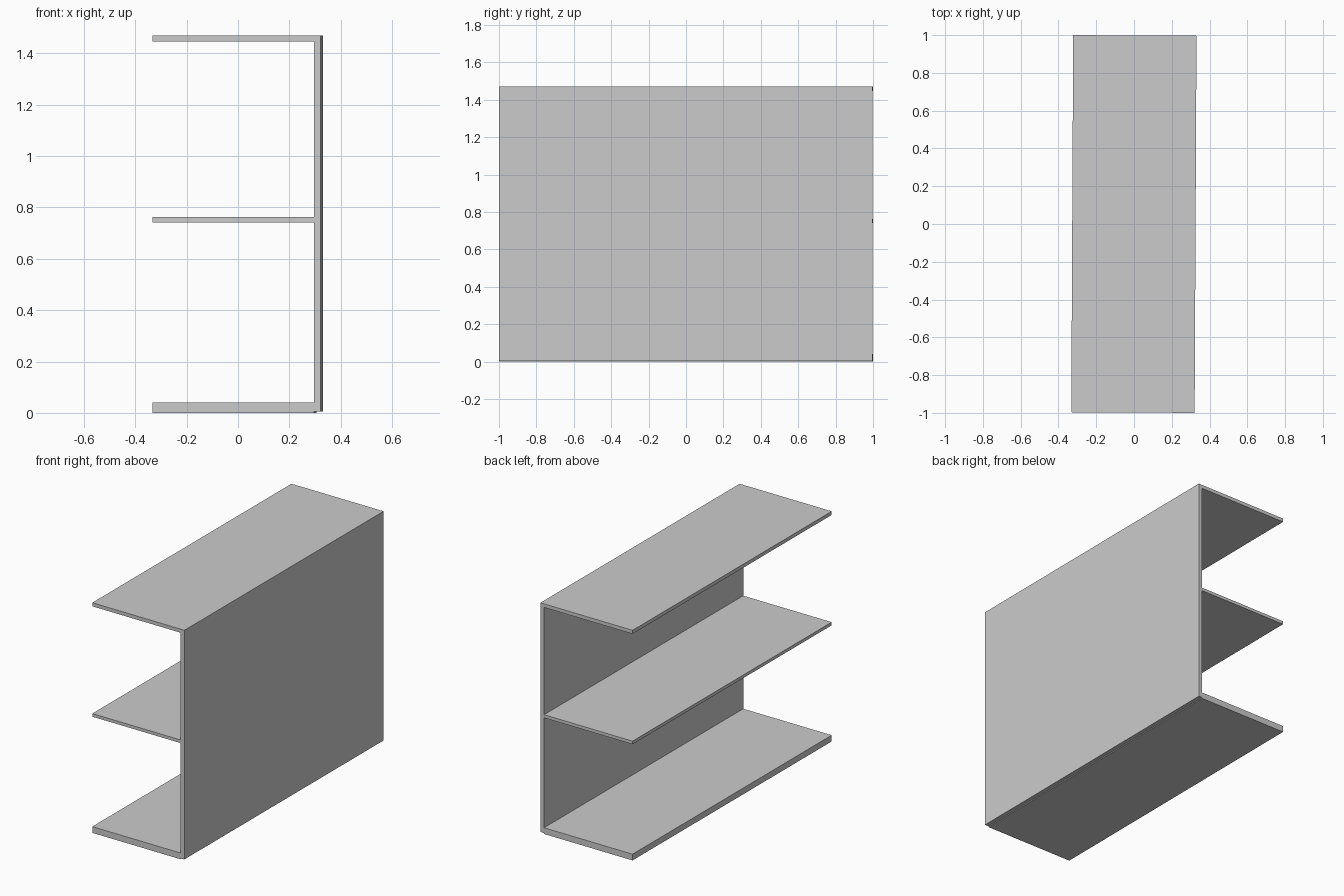
import bpy
from mathutils import Matrix, Vector

if "Cube" in bpy.data.objects:
    bpy.data.objects.remove(bpy.data.objects["Cube"])

# The whole unit is turned very slightly about the vertical axis
TURN = Matrix.Rotation(-0.005, 4, 'Z')
LENGTH = 1.9965


def board(name, x0, x1, z0, z1):
    """Flat board running the full length of the unit."""
    bpy.ops.mesh.primitive_cube_add(size=1)
    ob = bpy.context.object
    ob.name = name
    size = Matrix.Diagonal((x1 - x0, LENGTH, z1 - z0, 1))
    place = Matrix.Translation(Vector(((x0 + x1) / 2, 0, (z0 + z1) / 2)))
    ob.data.transform(TURN @ place @ size)
    return ob


# Three shelves, the lowest one thicker
for name, z0, z1 in (("bottom_shelf", 0.0, 0.04),
                     ("middle_shelf", 0.742, 0.762),
                     ("top_shelf", 1.447, 1.47)):
    board(name, -0.327, 0.300, z0, z1)

# Upright back panel, starting just above the floor
board("back_panel", 0.300, 0.326, 0.006, 1.47)
